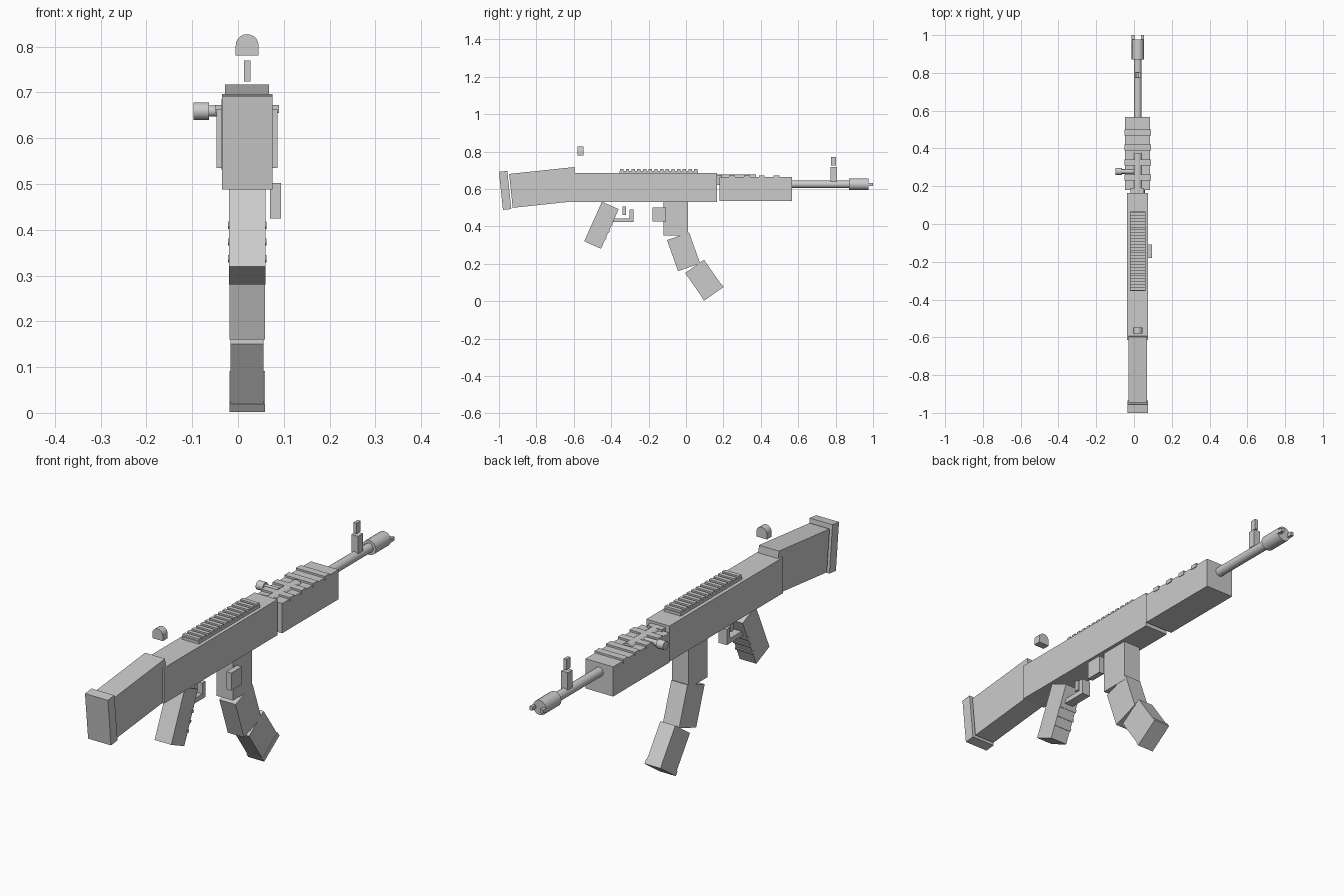
import bpy, bmesh, math
from mathutils import Matrix, Vector

if "Cube" in bpy.data.objects:
    bpy.data.objects.remove(bpy.data.objects["Cube"])

CX = 0.02  # centreline of the body


def finish(name, bm):
    mesh = bpy.data.meshes.new(name)
    bmesh.ops.recalc_face_normals(bm, faces=bm.faces[:])
    bm.to_mesh(mesh)
    bm.free()
    ob = bpy.data.objects.new(name, mesh)
    bpy.context.collection.objects.link(ob)
    return ob


def box(name, y, z, sy, sz, width, tilt=0, x=CX):
    """Box centred at x, y, z, tilted about the x axis."""
    bm = bmesh.new()
    bmesh.ops.create_cube(bm, size=1)
    bmesh.ops.scale(bm, vec=(width, sy, sz), verts=bm.verts)
    ob = finish(name, bm)
    ob.location = (x, y, z)
    ob.rotation_euler.x = math.radians(tilt)
    return ob


def span(name, y0, y1, z0, z1, x0, x1):
    """Upright box given by its limits."""
    return box(name, (y0 + y1) / 2, (z0 + z1) / 2, y1 - y0, z1 - z0, x1 - x0, 0, (x0 + x1) / 2)


def rod(name, start, end, radius, sides=16):
    """Cylinder between two points."""
    a, b = Vector(start), Vector(end)
    bm = bmesh.new()
    bmesh.ops.create_cone(bm, cap_ends=True, segments=sides, radius1=radius,
                          radius2=radius, depth=(b - a).length)
    for f in bm.faces:
        f.smooth = len(f.verts) == 4
    for e in bm.edges:
        e.smooth = all(len(f.verts) == 4 for f in e.link_faces)
    turn = (b - a).to_track_quat('Z', 'Y').to_matrix().to_4x4()
    bmesh.ops.transform(bm, matrix=Matrix.Translation((a + b) / 2) @ turn, verts=bm.verts)
    return finish(name, bm)


# Receiver with slotted top rail
span("receiver", -0.615, 0.165, 0.53, 0.685, -0.036, 0.075)
span("rail_base", -0.355, 0.065, 0.683, 0.697, -0.02, 0.06)
for i in range(14):
    y = -0.343 + i * 0.0304
    span(f"rail_tooth_{i}", y - 0.009, y + 0.009, 0.695, 0.706, -0.02, 0.06)

# Stock and butt plate
box("stock", -0.762, 0.608, 0.35, 0.182, 0.096, 6)
box("butt_plate", -0.967, 0.592, 0.045, 0.205, 0.11, 6)

# Grip with finger ridges along the front
TILT = -24
box("grip", -0.452, 0.406, 0.098, 0.232, 0.08, TILT)
t = math.radians(TILT)
for i in range(3):
    u, v = 0.047, -0.055 + i * 0.04
    box(f"grip_ridge_{i}", -0.452 + u * math.cos(t) - v * math.sin(t),
        0.406 + u * math.sin(t) + v * math.cos(t), 0.012, 0.012, 0.084, TILT)

# Trigger and guard
span("trigger", -0.34, -0.32, 0.46, 0.505, 0.01, 0.03)
span("guard_bottom", -0.39, -0.28, 0.422, 0.443, 0.0, 0.04)
span("guard_front", -0.302, -0.28, 0.435, 0.49, 0.0, 0.04)

# Curved magazine in three segments, end plate and side catch
span("magazine_top", -0.12, 0.01, 0.35, 0.53, -0.02, 0.06)
box("magazine_middle", -0.013, 0.264, 0.125, 0.176, 0.078, 19.5)
box("magazine_bottom", 0.093, 0.118, 0.123, 0.165, 0.072, 35)
box("magazine_plate", 0.143, 0.047, 0.128, 0.02, 0.077, 35)
span("side_catch", -0.18, -0.108, 0.425, 0.502, 0.07, 0.094)

# Handguard with cross ribs, rear block and top tube
span("handguard", 0.18, 0.567, 0.535, 0.664, -0.047, 0.086)
for i in range(4):
    y = 0.245 + i * 0.08
    span(f"handguard_rib_{i}", y - 0.016, y + 0.016, 0.655, 0.672, -0.05, 0.089)
span("rear_block", 0.163, 0.19, 0.62, 0.674, -0.018, 0.054)
rod("top_tube", (CX, 0.165, 0.651), (CX, 0.375, 0.651), 0.025)

# Charging handle on the left
rod("handle_shaft", (-0.068, 0.278, 0.659), (0.0, 0.278, 0.659), 0.012)
rod("handle_knob", (-0.097, 0.278, 0.659), (-0.063, 0.278, 0.659), 0.019)

# Barrel, muzzle and prongs
rod("barrel", (CX, 0.55, 0.625), (CX, 0.9, 0.625), 0.02)
rod("muzzle", (CX, 0.872, 0.625), (CX, 0.976, 0.625), 0.032)
for side in (-1, 1):
    x = CX + side * 0.025
    span(f"muzzle_prong_{side}", 0.97, 1.0, 0.616, 0.632, x - 0.007, x + 0.007)

# Front sight: base and floating post
span("front_sight_base", 0.773, 0.806, 0.64, 0.716, 0.004, 0.036)
span("front_sight_post", 0.775, 0.802, 0.724, 0.77, 0.013, 0.027)

# Floating arched rear sight
bm = bmesh.new()
profile = [(-0.025, 0.78), (0.025, 0.78)]
profile += [(0.025 * math.cos(math.pi * k / 10), 0.802 + 0.025 * math.sin(math.pi * k / 10))
            for k in range(11)]
face = bm.faces.new([bm.verts.new((CX + x, -0.58, z)) for x, z in profile])
ext = bmesh.ops.extrude_face_region(bm, geom=[face])
bmesh.ops.translate(bm, vec=(0, 0.032, 0),
                    verts=[g for g in ext["geom"] if isinstance(g, bmesh.types.BMVert)])
finish("rear_sight", bm)
